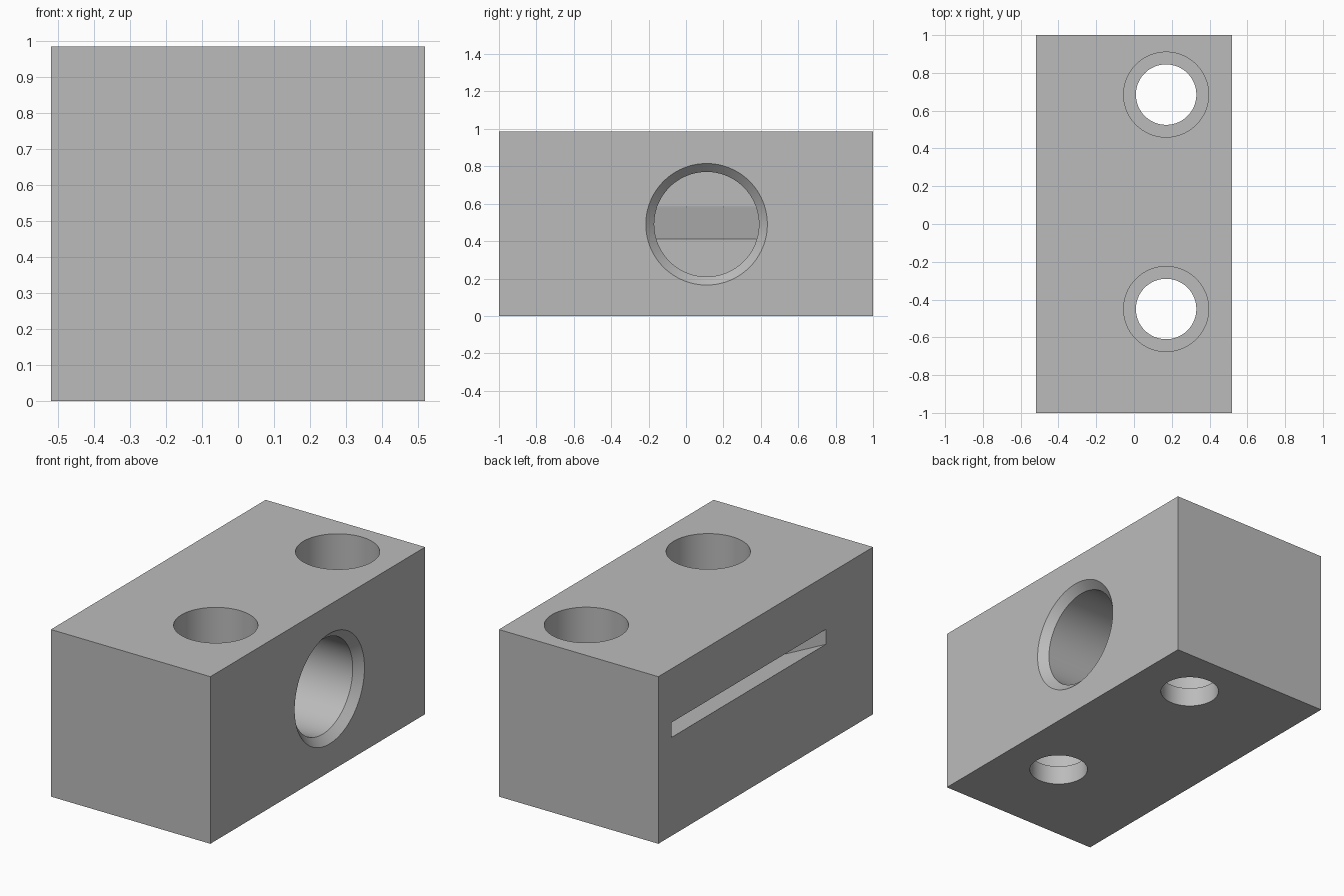
import bpy, bmesh, math
from mathutils import Vector

if "Cube" in bpy.data.objects:
    bpy.data.objects.remove(bpy.data.objects["Cube"])

HALF_X, HALF_Y, HEIGHT = 0.52, 1.0, 0.985

grey = bpy.data.materials.new("plain grey")
grey.diffuse_color = (0.5, 0.5, 0.5, 1)
grey.use_nodes = True
grey.node_tree.nodes["Principled BSDF"].inputs["Base Color"].default_value = grey.diffuse_color


def loft(name, rings):
    """Closed solid skinned through rings with equal point counts."""
    bm = bmesh.new()
    loops = [[bm.verts.new(p) for p in ring] for ring in rings]
    n = len(loops[0])
    for a, b in zip(loops, loops[1:]):
        for i in range(n):
            j = (i + 1) % n
            bm.faces.new((a[i], a[j], b[j], b[i]))
    bm.faces.new(loops[0][::-1])
    bm.faces.new(loops[-1])
    bmesh.ops.recalc_face_normals(bm, faces=bm.faces)
    mesh = bpy.data.meshes.new(name)
    bm.to_mesh(mesh)
    bm.free()
    mesh.materials.append(grey)
    obj = bpy.data.objects.new(name, mesh)
    bpy.context.collection.objects.link(obj)
    return obj


def circle(centre, u, v, r, n=96):
    c, u, v = Vector(centre), Vector(u), Vector(v)
    return [c + r * (math.cos(t) * u + math.sin(t) * v)
            for t in (2 * math.pi * i / n for i in range(n))]


def rect_x(x, y0, y1, z0, z1):
    return [(x, y0, z0), (x, y1, z0), (x, y1, z1), (x, y0, z1)]


# Main block
block = loft("block", [rect_x(x, -HALF_Y, HALF_Y, 0, HEIGHT) for x in (-HALF_X, HALF_X)])
cutters = []

# Two counterbored vertical holes
for y in (-0.45, 0.685):
    cutters.append(loft("bolt_hole_cutter", [
        circle((0.17, y, z), (1, 0, 0), (0, 1, 0), r)
        for z, r in ((-0.1, 0.16), (0.113, 0.16), (0.113, 0.225), (1.1, 0.225))]))

# Chamfered blind bore in the right face
BORE_END = -0.02
cutters.append(loft("bore_cutter", [
    circle((x, 0.11, 0.49), (0, 1, 0), (0, 0, 1), r)
    for x, r in ((BORE_END, 0.28), (0.475, 0.28), (0.565, 0.37))]))

# Flared slot rising from the end of the bore to the left face
inner = [Vector(p) for p in rect_x(BORE_END + 0.003, -0.24, 0.46, 0.41, 0.585)]
outer = [Vector(p) for p in rect_x(-HALF_X, -0.56, 0.88, 0.58, 0.668)]
beyond = [a.lerp(b, 1.1) for a, b in zip(inner, outer)]
cutters.append(loft("slot_cutter", [inner, beyond]))

# Cut the block
for c in cutters:
    c.hide_render = True
    mod = block.modifiers.new("cut", 'BOOLEAN')
    mod.operation = 'DIFFERENCE'
    mod.solver = 'EXACT'
    mod.object = c
bpy.context.view_layer.update()
result = bpy.data.meshes.new_from_object(
    block.evaluated_get(bpy.context.evaluated_depsgraph_get()))
block.modifiers.clear()
block.data = result
for c in cutters:
    bpy.data.objects.remove(c)

# Smooth bores, sharp edges
bpy.context.view_layer.objects.active = block
block.select_set(True)
bpy.ops.object.shade_smooth_by_angle(angle=math.radians(25))
